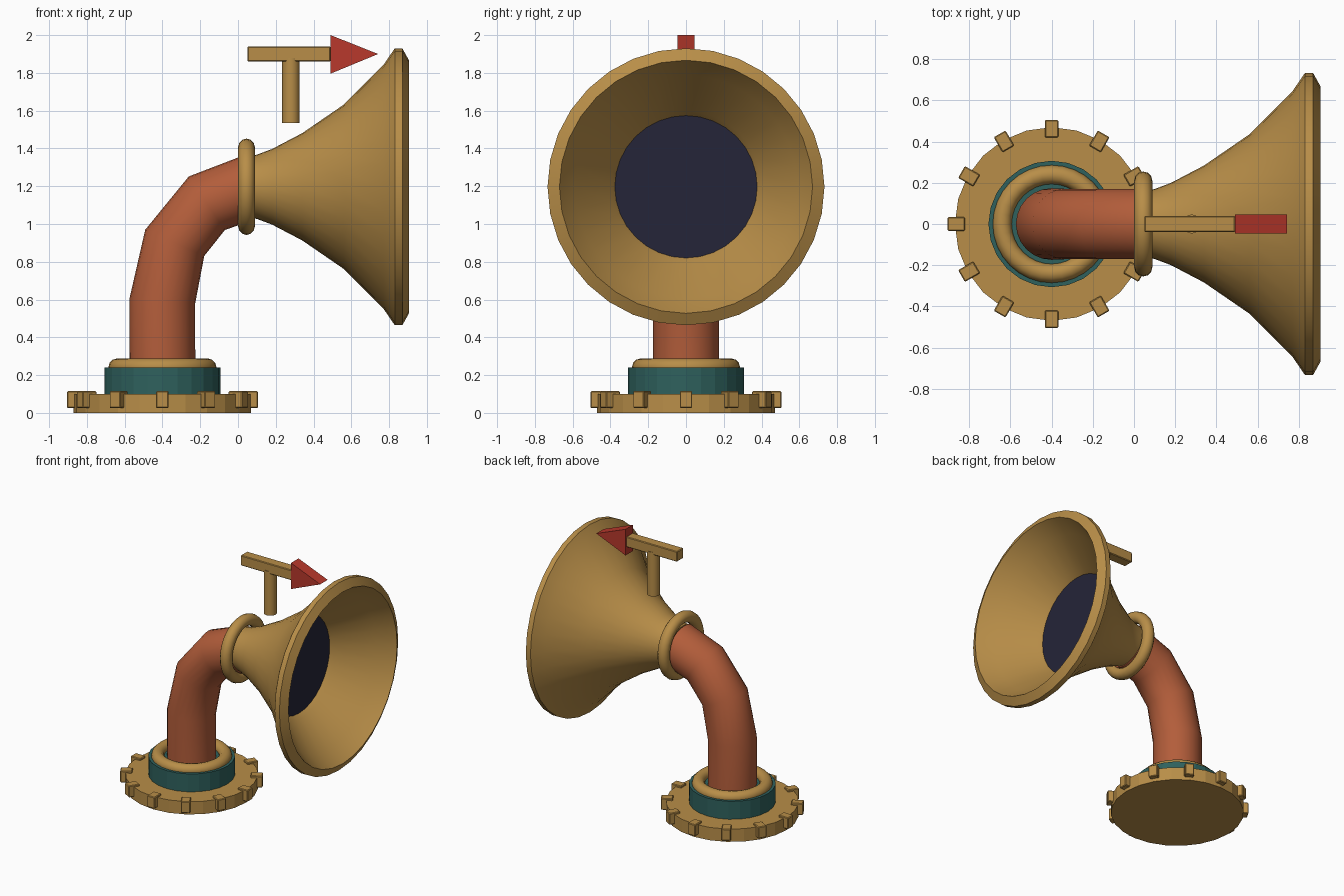
import bpy, bmesh
from math import sin, cos, pi, radians
from mathutils import Vector

cube = bpy.data.objects.get("Cube")
if cube:
    bpy.data.objects.remove(cube, do_unlink=True)


def material(name, rgb):
    m = bpy.data.materials.new(name)
    m.use_nodes = True
    m.diffuse_color = (*rgb, 1)
    m.node_tree.nodes["Principled BSDF"].inputs["Base Color"].default_value = (*rgb, 1)
    return m


BRASS = material("brass", (0.48, 0.27, 0.065))
COPPER = material("copper", (0.45, 0.11, 0.043))
TEAL = material("dark teal", (0.028, 0.12, 0.11))
RED = material("red", (0.48, 0.04, 0.025))
NAVY = material("dark navy", (0.018, 0.018, 0.04))


def finish(obj, mat, smooth=None):
    obj.data.materials.clear()
    obj.data.materials.append(mat)
    bpy.ops.object.select_all(action="DESELECT")
    obj.select_set(True)
    bpy.context.view_layer.objects.active = obj
    if smooth:
        bpy.ops.object.shade_smooth_by_angle(angle=radians(smooth))
    return obj


def sweep(name, rings, sides, mat, smooth=None):
    """Skin rings of (x, z, tilt towards +x in degrees, radius), capped at both ends."""
    bm = bmesh.new()
    loops = []
    for x, z, tilt, r in rings:
        t = radians(tilt)
        u, v = Vector((cos(t), 0, -sin(t))), Vector((0, 1, 0))
        loops.append([bm.verts.new(Vector((x, 0, z)) + r * (u * cos(a) + v * sin(a)))
                      for a in (2 * pi * i / sides for i in range(sides))])
    for a, b in zip(loops, loops[1:]):
        for i in range(sides):
            j = (i + 1) % sides
            bm.faces.new((a[i], a[j], b[j], b[i]))
    bm.faces.new(loops[0])
    bm.faces.new(loops[-1])
    bmesh.ops.recalc_face_normals(bm, faces=bm.faces)
    mesh = bpy.data.meshes.new(name)
    bm.to_mesh(mesh)
    bm.free()
    obj = bpy.data.objects.new(name, mesh)
    bpy.context.collection.objects.link(obj)
    return finish(obj, mat, smooth)


def torus(name, loc, major, minor, rot=(0, 0, 0)):
    bpy.ops.mesh.primitive_torus_add(location=loc, rotation=rot, major_radius=major,
                                     minor_radius=minor, major_segments=32, minor_segments=12)
    obj = bpy.context.object
    obj.name = name
    return finish(obj, BRASS, 40)


def box(name, loc, size, turn=0):
    bpy.ops.mesh.primitive_cube_add(size=1, location=loc, rotation=(0, 0, turn))
    obj = bpy.context.object
    obj.name = name
    obj.scale = size
    bpy.ops.object.transform_apply(location=False, rotation=False, scale=True)
    bevel = obj.modifiers.new("soft edges", "BEVEL")
    bevel.width = 0.005
    bevel.segments = 1
    return finish(obj, BRASS)


BASE_X, HORN_Z = -0.4, 1.197

# Base plate with teeth, collar and ring
sweep("base_plate", [(BASE_X, 0, 0, 0.47), (BASE_X, 0.1, 0, 0.47)], 24, BRASS)
for i in range(12):
    a = i * pi / 6
    box(f"base_tooth_{i + 1}", (BASE_X + 0.463 * cos(a), 0.463 * sin(a), 0.07),
        (0.085, 0.066, 0.09), a)
sweep("base_collar", [(BASE_X, 0.09, 0, 0.307), (BASE_X, 0.24, 0, 0.307)], 24, TEAL)
torus("base_ring", (BASE_X, 0, 0.242), 0.24, 0.046)

# Bent pipe
sweep("bent_pipe", [(BASE_X, 0.1, 0, 0.174), (BASE_X, 0.595, 5, 0.174),
                    (-0.335, 0.9, 24, 0.171), (-0.165, 1.11, 56, 0.171),
                    (0.05, 1.19, 78, 0.171)], 24, COPPER, 40)

# Flared horn: outer wall, rim, inner wall
profile = [(0.03, 0.155), (0.1, 0.17), (0.18, 0.2), (0.34, 0.284), (0.56, 0.435),
           (0.77, 0.645), (0.83, 0.733), (0.87, 0.733), (0.905, 0.67),
           (0.78, 0.59), (0.56, 0.4), (0.5, 0.36)]
sweep("horn", [(x, HORN_Z, 90, r) for x, r in profile], 32, BRASS, 30)
sweep("horn_throat", [(0.5, HORN_Z, 90, 0.377), (0.528, HORN_Z, 90, 0.377)], 32, NAVY)
torus("horn_ring", (0.045, 0, HORN_Z), 0.211, 0.044, (0, pi / 2, 0))

# Direction pointer: post, bar and wedge-shaped head
sweep("pointer_post", [(0.28, 1.535, 0, 0.046), (0.28, 1.88, 0, 0.046)], 16, BRASS, 40)
box("pointer_bar", (0.27, 0, 1.9), (0.44, 0.08, 0.08))
bm = bmesh.new()
tri = bm.faces.new([bm.verts.new((x, -0.046, z))
                    for x, z in ((0.49, 1.796), (0.742, 1.9), (0.49, 2.0))])
out = bmesh.ops.extrude_face_region(bm, geom=[tri])
bmesh.ops.translate(bm, vec=(0, 0.092, 0),
                    verts=[g for g in out["geom"] if isinstance(g, bmesh.types.BMVert)])
bmesh.ops.recalc_face_normals(bm, faces=bm.faces)
mesh = bpy.data.meshes.new("pointer_head")
bm.to_mesh(mesh)
bm.free()
head = bpy.data.objects.new("pointer_head", mesh)
bpy.context.collection.objects.link(head)
finish(head, RED)
